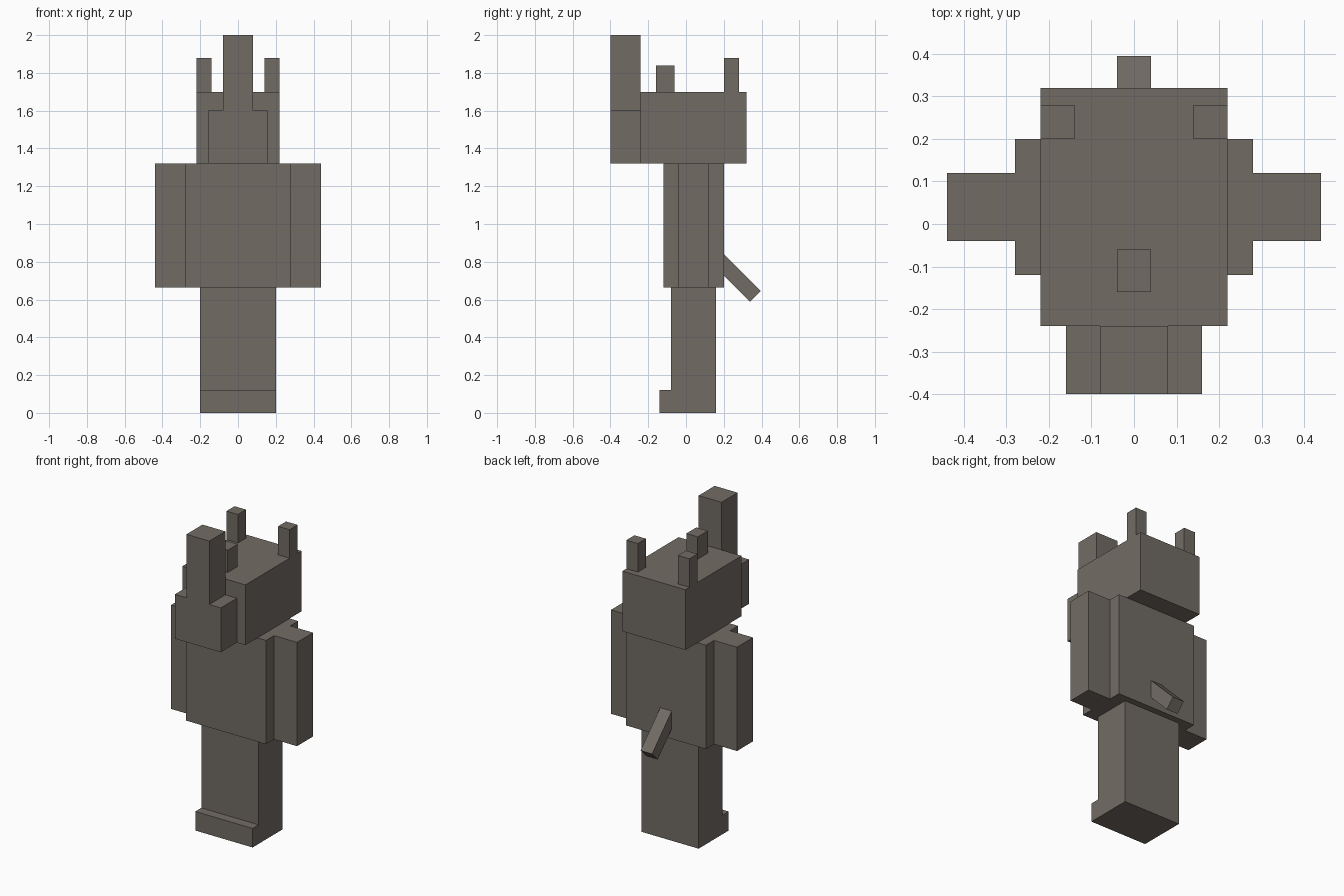
import bpy
from math import radians

cube = bpy.data.objects.get("Cube")
if cube:
    bpy.data.objects.remove(cube, do_unlink=True)

# One warm grey for the whole figure
COLOUR = (0.168, 0.148, 0.128, 1)
grey = bpy.data.materials.new("warm_grey")
grey.use_nodes = True
grey.diffuse_color = COLOUR
bsdf = next(n for n in grey.node_tree.nodes if n.type == "BSDF_PRINCIPLED")
bsdf.inputs["Base Color"].default_value = COLOUR


def box(name, x, y, z, tilt=0):
    """Box from (min, max) ranges, turned about its own centre around x."""
    ranges = (x, y, z)
    bpy.ops.mesh.primitive_cube_add(size=1)
    ob = bpy.context.object
    ob.name = name
    ob.scale = [b - a for a, b in ranges]
    bpy.ops.object.transform_apply(location=False, rotation=False, scale=True)
    ob.location = [(a + b) / 2 for a, b in ranges]
    ob.rotation_euler.x = radians(tilt)
    ob.data.materials.append(grey)
    return ob


def pair(name, x, y, z):
    """Matching left (+x) and right (-x) boxes."""
    box("left_" + name, x, y, z)
    box("right_" + name, (-x[1], -x[0]), y, z)


# Legs and feet
pair("leg", (0, 0.2), (-0.08, 0.16), (0, 0.665))
pair("foot", (0, 0.2), (-0.14, -0.08), (0, 0.12))

# Torso and arms
box("torso", (-0.28, 0.28), (-0.12, 0.2), (0.665, 1.32))
pair("arm", (0.28, 0.44), (-0.04, 0.12), (0.665, 1.32))

# Head, snout, horns and ears
box("head", (-0.22, 0.22), (-0.24, 0.32), (1.32, 1.7))
box("snout", (-0.16, 0.16), (-0.4, -0.24), (1.32, 1.6))
box("front_horn", (-0.08, 0.08), (-0.4, -0.24), (1.6, 2))
box("rear_horn", (-0.04, 0.04), (-0.16, -0.06), (1.7, 1.84))
pair("ear", (0.14, 0.22), (0.2, 0.28), (1.7, 1.88))

# Tail sloping down and back from the torso
box("tail", (-0.04, 0.04), (0.06, 0.42), (0.704, 0.784), tilt=-45)
